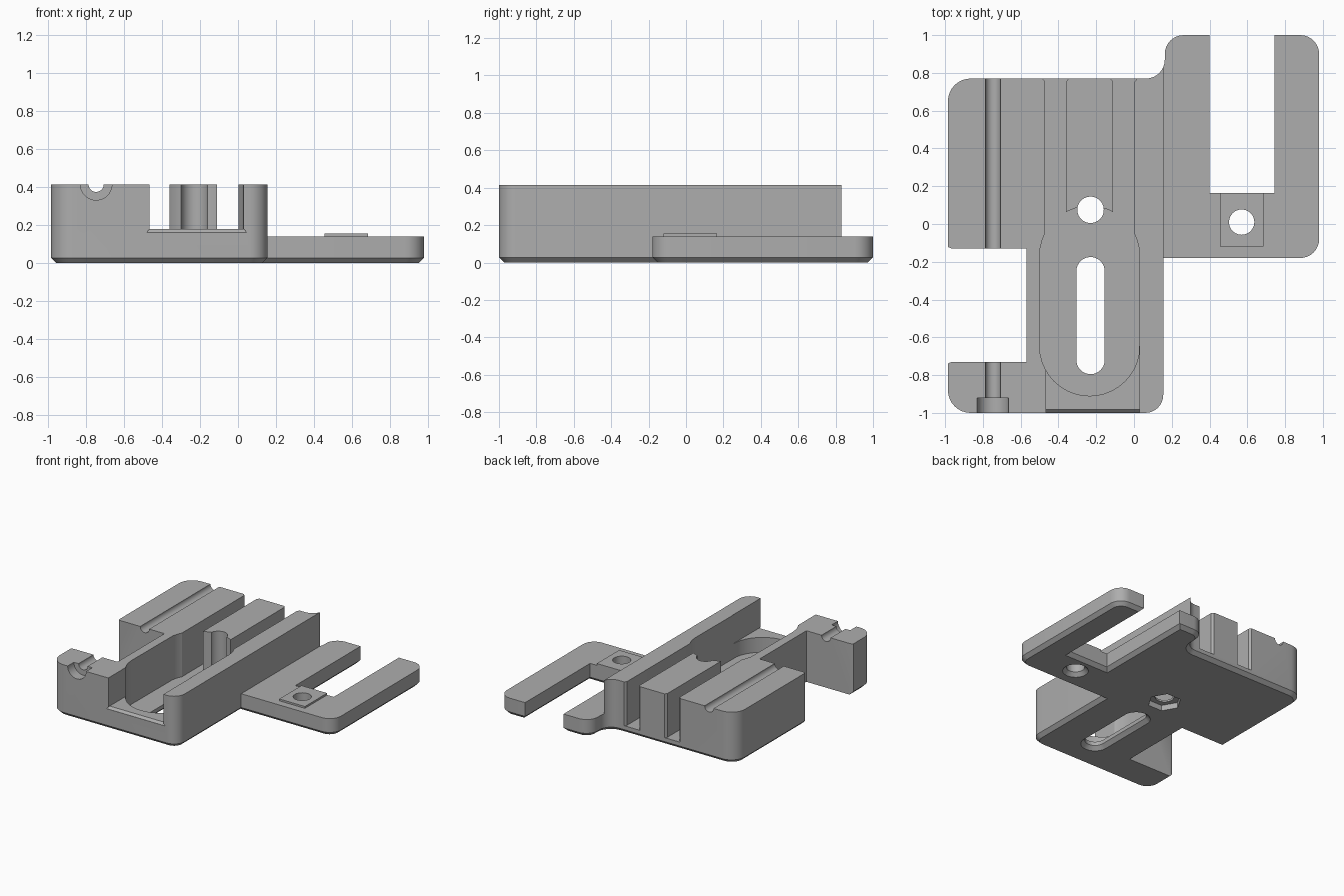
import bpy, bmesh, math
from mathutils import Vector, Matrix

old = bpy.data.objects.get("Cube")
if old:
    bpy.data.objects.remove(old, do_unlink=True)

TOP, PLATE, FLOOR, SILL, CHAMFER = 0.415, 0.14, 0.06, 0.18, 0.028

grey = bpy.data.materials.new("plain grey")
grey.use_nodes = True
grey.diffuse_color = (0.42, 0.42, 0.42, 1)
grey.node_tree.nodes["Principled BSDF"].inputs["Base Color"].default_value = (0.42, 0.42, 0.42, 1)


def finish(name, bm):
    bmesh.ops.remove_doubles(bm, verts=bm.verts, dist=1e-5)
    bmesh.ops.recalc_face_normals(bm, faces=bm.faces)
    mesh = bpy.data.meshes.new(name)
    bm.to_mesh(mesh)
    bm.free()
    mesh.materials.append(grey)
    obj = bpy.data.objects.new(name, mesh)
    bpy.context.collection.objects.link(obj)
    return obj


def loft(name, low, z0, high, z1, bevel=0):
    """Solid between two outlines with matching points."""
    bm = bmesh.new()
    a = [bm.verts.new((x, y, z0)) for x, y in low]
    b = [bm.verts.new((x, y, z1)) for x, y in high]
    bottom = bm.faces.new(a[::-1])
    bm.faces.new(b)
    for i in range(len(a)):
        j = (i + 1) % len(a)
        bm.faces.new((a[i], a[j], b[j], b[i]))
    if bevel:
        bmesh.ops.recalc_face_normals(bm, faces=bm.faces)
        bmesh.ops.bevel(bm, geom=list(bottom.edges), offset=bevel,
                        segments=1, profile=0.5, affect='EDGES')
    return finish(name, bm)


def prism(name, pts, z0, z1, bevel=0):
    return loft(name, pts, z0, pts, z1, bevel)


def box(name, x0, x1, y0, y1, z0, z1):
    return prism(name, [(x0, y0), (x1, y0), (x1, y1), (x0, y1)], z0, z1)


def rounded(corners, steps=8):
    """Outline whose corners (x, y, radius) are replaced by arcs."""
    out = []
    for i, (x, y, r) in enumerate(corners):
        p = Vector((x, y))
        if not r:
            out.append((x, y))
            continue
        u = (Vector(corners[i - 1][:2]) - p).normalized()
        v = (Vector(corners[(i + 1) % len(corners)][:2]) - p).normalized()
        c = p + (u + v) * r
        for k in range(steps + 1):
            t = k / steps * math.pi / 2
            q = c - v * r * math.cos(t) - u * r * math.sin(t)
            out.append((q.x, q.y))
    return out


def stadium(x, y0, y1, r, n=20):
    """Long hole outline along y."""
    arc = [k * math.pi / n for k in range(n)]
    return ([(x + r * math.cos(t), y1 + r * math.sin(t)) for t in arc] +
            [(x - r * math.cos(t), y0 - r * math.sin(t)) for t in arc])


def circle(x, y, r, n=40):
    return [(x + r * math.cos(2 * math.pi * k / n),
             y + r * math.sin(2 * math.pi * k / n)) for k in range(n)]


def rod(name, r, y0, y1):
    bm = bmesh.new()
    m = Matrix.Translation((-0.747, (y0 + y1) / 2, TOP)) @ Matrix.Rotation(math.pi / 2, 4, 'X')
    bmesh.ops.create_cone(bm, cap_ends=True, segments=40, radius1=r, radius2=r,
                          depth=y1 - y0, matrix=m)
    return finish(name, bm)


def cut(target, cutter):
    mod = target.modifiers.new("cut", 'BOOLEAN')
    mod.operation, mod.solver, mod.object = 'DIFFERENCE', 'EXACT', cutter
    bpy.context.view_layer.objects.active = target
    bpy.ops.object.modifier_apply(modifier=mod.name)
    bpy.data.objects.remove(cutter, do_unlink=True)


# Body with forked side plate, chamfered underneath
outline = rounded([
    (-0.985, -1, 0.12), (0.155, -1, 0.095), (0.155, -0.18, 0), (0.98, -0.18, 0.1),
    (0.98, 1, 0.1), (0.745, 1, 0), (0.745, 0.165, 0), (0.4, 0.165, 0), (0.4, 1, 0),
    (0.163, 1, 0.1), (0.163, 0.77, 0.1), (-0.985, 0.77, 0.12)])
body = prism("clamp_body", outline, 0, TOP, CHAMFER)
cut(body, box("plate_cut", 0.155, 1.2, -1.2, 1.2, PLATE, 1))

# Side notch with eased outer corners
cut(body, prism("notch", [(-1.1, -0.73), (-1.0, -0.745), (-0.965, -0.73), (-0.57, -0.73),
                          (-0.57, -0.13), (-0.965, -0.13), (-1.0, -0.115), (-1.1, -0.13)], -1, 1))

# Oval pocket, and the two grooves that leave a ridge at the back
cx = -0.235
cut(body, prism("pocket", stadium(cx, -0.645, -0.17, 0.265), FLOOR, 1))
for x0, x1 in ((-0.47, -0.36), (-0.11, 0.003)):
    e = 0.018
    cut(body, prism("groove", [(x0, -0.2), (x1, -0.2), (x1, 0.77 - e), (x1 + e, 0.775),
                               (x1 + e, 0.9), (x0 - e, 0.9), (x0 - e, 0.775),
                               (x0, 0.77 - e)], FLOOR, 1))

# Front opening with an eased sill
cut(body, box("opening", -0.465, 0.03, -1.1, -0.645, SILL, 1))
sill = loft("sill_ease", [(-0.48, -1.1), (0.045, -1.1), (0.045, -0.999), (-0.48, -0.999)], SILL - 0.018,
            [(-0.465, -1.1), (0.03, -1.1), (0.03, -0.98), (-0.465, -0.98)], SILL + 0.001)
cut(body, sill)

# Rod groove with counterbore
cut(body, rod("rod_groove", 0.04, -1.2, 1.2))
cut(body, rod("counterbore", 0.083, -1.2, -0.92))

# Raised pad on the side plate
pad = box("pad", 0.455, 0.685, -0.12, 0.165, PLATE - 0.01, 0.155)

# Long slot, screw hole, nut recess and plate hole
hole_x, hole_y = 0.57, 0.01
cut(body, prism("slot", stadium(-0.23, -0.72, -0.25, 0.075), -1, 1))
cut(body, loft("slot_chamfer", stadium(-0.23, -0.72, -0.25, 0.106), -0.001,
               stadium(-0.23, -0.72, -0.25, 0.074), 0.03))
cut(body, prism("screw_hole", circle(-0.23, 0.075, 0.07), -1, 1))
cut(body, prism("nut_recess", circle(-0.23, 0.075, 0.125, 6), -1, 0.045))
cut(body, loft("hole_chamfer", circle(hole_x, hole_y, 0.096), -0.001,
               circle(hole_x, hole_y, 0.066), 0.03))
for part in (body, pad):
    cut(part, prism("plate_hole", circle(hole_x, hole_y, 0.067), -1, 1))

for part in (body, pad):
    bpy.ops.object.select_all(action='DESELECT')
    part.select_set(True)
    bpy.context.view_layer.objects.active = part
    bpy.ops.object.shade_smooth_by_angle(angle=math.radians(30))
